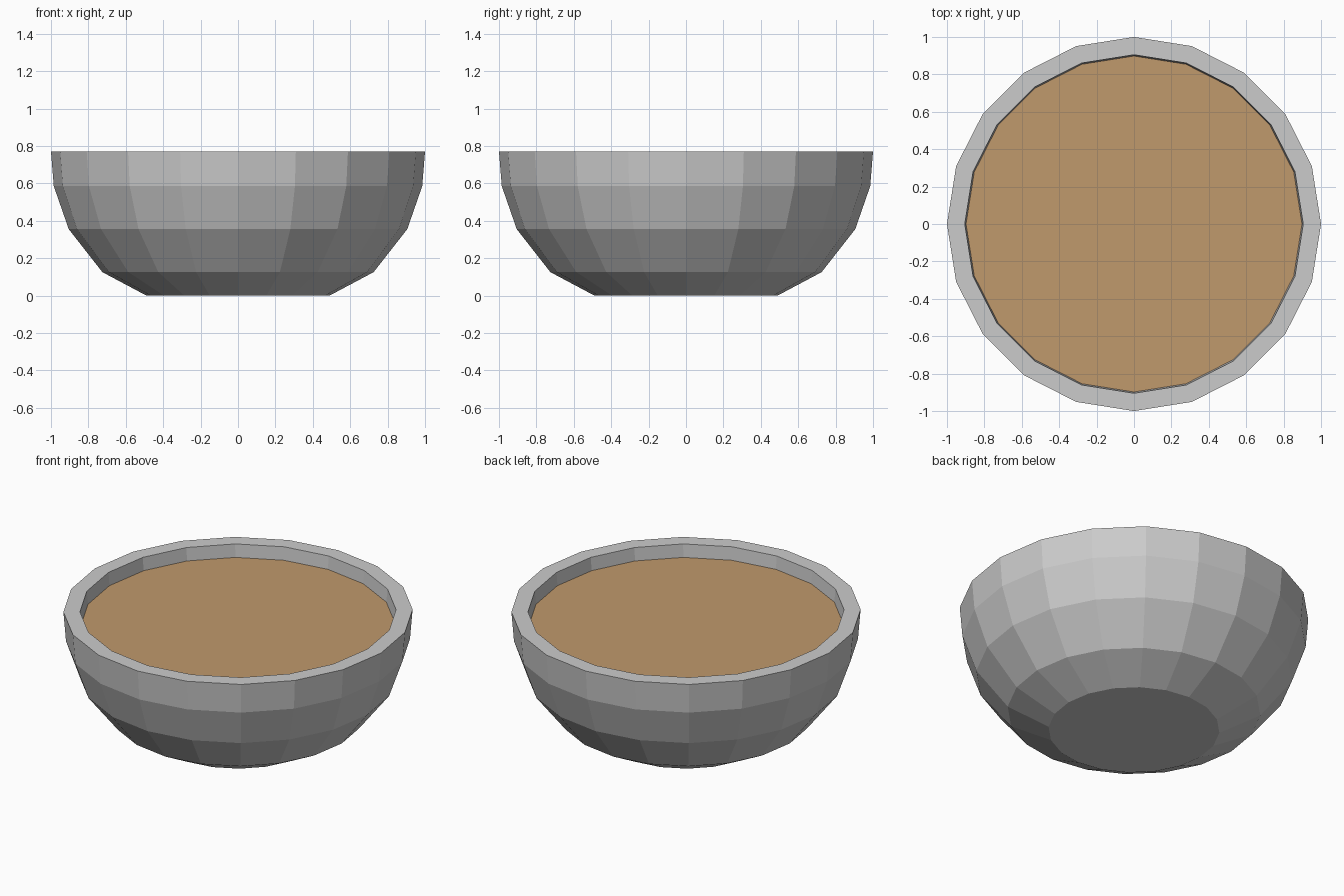
import bpy, bmesh, math

if "Cube" in bpy.data.objects:
    bpy.data.objects.remove(bpy.data.objects["Cube"])

SIDES = 20


def ring(bm, radius, z):
    return [bm.verts.new((radius * math.cos(2 * math.pi * i / SIDES),
                          radius * math.sin(2 * math.pi * i / SIDES), z))
            for i in range(SIDES)]


def lathe(name, profile, cap_start=False, cap_end=False):
    bm = bmesh.new()
    rings = [ring(bm, r, z) for r, z in profile]
    for a, b in zip(rings, rings[1:]):
        for i in range(SIDES):
            j = (i + 1) % SIDES
            bm.faces.new((a[i], a[j], b[j], b[i]))
    if cap_start:
        bm.faces.new(rings[0][::-1])
    if cap_end:
        bm.faces.new(rings[-1])
    mesh = bpy.data.meshes.new(name)
    bm.to_mesh(mesh)
    bm.free()
    obj = bpy.data.objects.new(name, mesh)
    bpy.context.collection.objects.link(obj)
    return obj


# Bowl: faceted outer wall, flat rim, then inner wall down to the inner floor
outer = [(0.49, 0), (0.725, 0.125), (0.905, 0.355), (0.985, 0.585), (1.0, 0.77)]
inner = [(0.905, 0.77), (0.89, 0.585), (0.815, 0.39), (0.655, 0.19), (0.46, 0.09)]
lathe("bowl", outer + inner, cap_start=True, cap_end=True)

# Contents: flat brown surface just below the rim
filling = lathe("filling", [(0.898, 0.688)], cap_end=True)
mat = bpy.data.materials.new("brown")
mat.diffuse_color = (0.53, 0.32, 0.15, 1)
mat.use_nodes = True
mat.node_tree.nodes["Principled BSDF"].inputs["Base Color"].default_value = mat.diffuse_color
filling.data.materials.append(mat)
